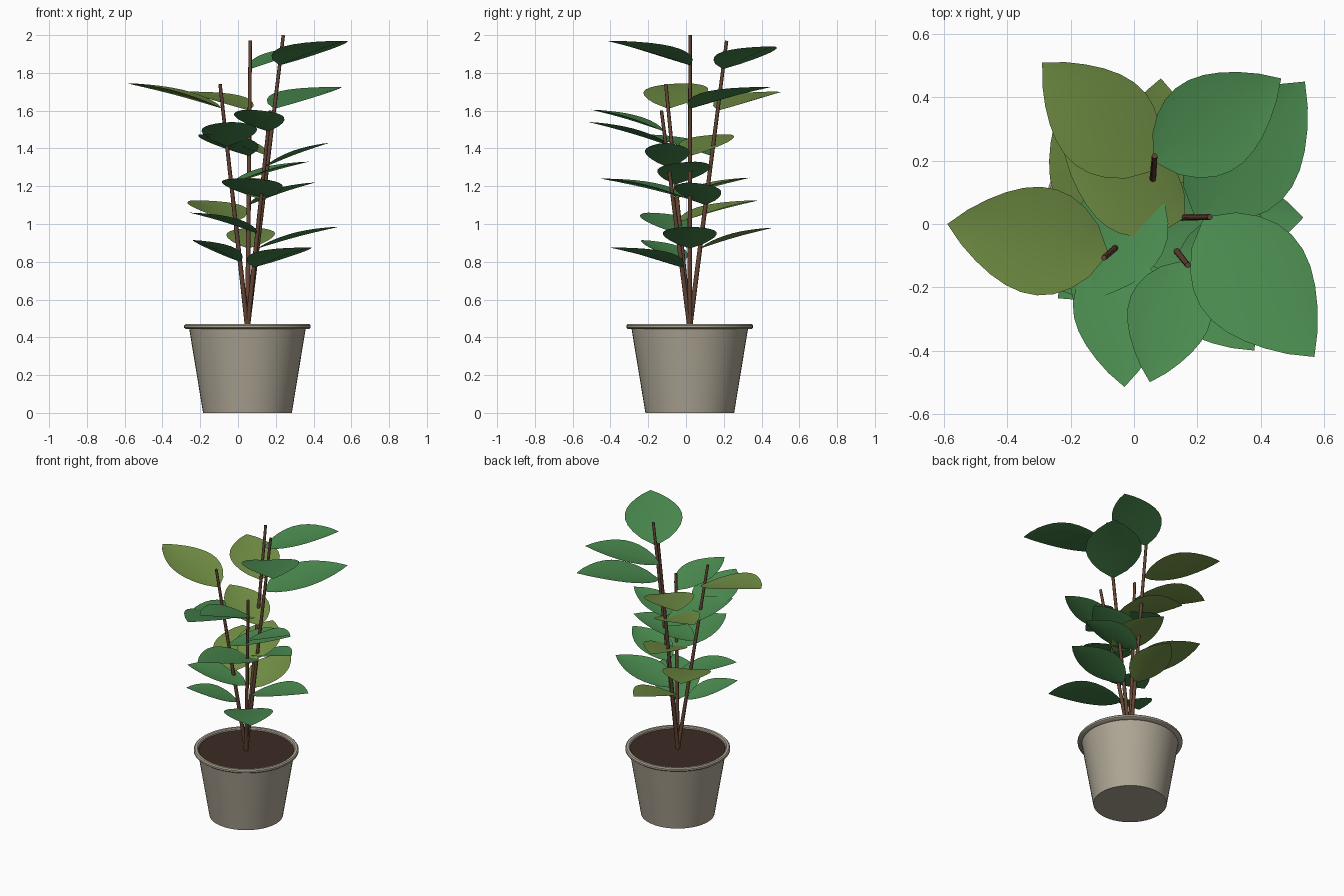
import bpy, math
from mathutils import Vector

if "Cube" in bpy.data.objects:
    bpy.data.objects.remove(bpy.data.objects["Cube"])

CX, CY = 0.05, 0.02          # axis of the pot
ROOT = Vector((CX, CY, 0.45))


def material(name, rgb):
    m = bpy.data.materials.new(name)
    m.diffuse_color = (*rgb, 1)
    m.use_nodes = True
    m.node_tree.nodes["Principled BSDF"].inputs["Base Color"].default_value = m.diffuse_color
    return m


CLAY = material("clay", (0.42, 0.38, 0.30))
SOIL = material("soil", (0.045, 0.024, 0.018))
BARK = material("bark", (0.13, 0.06, 0.035))
GREEN = material("green_leaf", (0.07, 0.26, 0.08))
OLIVE = material("olive_leaf", (0.17, 0.28, 0.06))


def make(name, verts, faces, mat, angle=40):
    me = bpy.data.meshes.new(name)
    me.from_pydata(verts, [], faces)
    me.materials.append(mat)
    ob = bpy.data.objects.new(name, me)
    bpy.context.collection.objects.link(ob)
    bpy.ops.object.select_all(action='DESELECT')
    ob.select_set(True)
    bpy.context.view_layer.objects.active = ob
    bpy.ops.object.shade_smooth_by_angle(angle=math.radians(angle))
    return ob


def lathe(name, profile, mat, sides=48, cap_start=False, cap_end=False):
    verts = [(CX + r * math.cos(2 * math.pi * i / sides),
              CY + r * math.sin(2 * math.pi * i / sides), z)
             for r, z in profile for i in range(sides)]
    faces = [(k * sides + i, k * sides + (i + 1) % sides,
              (k + 1) * sides + (i + 1) % sides, (k + 1) * sides + i)
             for k in range(len(profile) - 1) for i in range(sides)]
    if cap_start:
        faces.append(tuple(reversed(range(sides))))
    if cap_end:
        faces.append(tuple(range(len(verts) - sides, len(verts))))
    return make(name, verts, faces, mat)


def stem(name, tip, r0=0.013, r1=0.009, sides=8):
    axis = (tip - ROOT).normalized()
    u = axis.cross(Vector((0, 1, 0))).normalized()
    v = axis.cross(u)
    verts = [p + r * (math.cos(a) * u + math.sin(a) * v)
             for p, r in ((ROOT, r0), (tip, r1))
             for a in (2 * math.pi * i / sides for i in range(sides))]
    faces = [(i, i + sides, (i + 1) % sides + sides, (i + 1) % sides) for i in range(sides)]
    faces += [tuple(range(sides)), tuple(reversed(range(sides, 2 * sides)))]
    make(name, verts, faces, BARK, 60)


def leaf(name, base, tip, mat, n=10):
    # oval blade, slightly folded upward along the midrib
    d = tip - base
    length = d.length
    side = Vector((-d.y, d.x, 0)).normalized()
    up = d.normalized().cross(side)
    verts, faces = [], []
    for i in range(n + 1):
        t = i / n
        w = 0.32 * length * max(0, math.sin(math.pi * t ** 0.85)) ** 0.85
        mid = base + d * t + up * 0.006 * math.sin(math.pi * t)
        lift = up * w * 0.17
        verts += [mid - side * w + lift, mid, mid + side * w + lift]
    for i in range(n):
        for c in (0, 1):
            a = 3 * i + c
            q = (a, a + 1, a + 4, a + 3)
            if i == 0:
                q = (1, 4, 3) if c == 0 else (1, 5, 4)
            elif i == n - 1:
                q = (a, a + 1, 3 * n + 1)
            faces.append(q)
    ob = make(name, verts, faces, mat, 60)
    ob.data.validate()


# pot with rolled rim, and soil
lathe("pot", [(0.235, 0), (0.308, 0.443), (0.328, 0.445), (0.335, 0.451), (0.335, 0.463),
              (0.328, 0.47), (0.312, 0.47), (0.305, 0.464), (0.302, 0.44)], CLAY, cap_start=True)
lathe("soil", [(0.303, 0.44), (0.303, 0.455)], SOIL, cap_end=True)

# each stem: tip, then leaves from top down as (attachment height, leaf tip)
PLANT = {
    "a": ((0.24, 0.022, 2.0), [
        (1.84, (0.57, -0.42, 1.97)), (1.61, (0.54, 0.45, 1.725)), (1.36, (-0.22, 0.22, 1.475)),
        (1.13, (0.0, -0.45, 1.24)), (0.87, (0.535, 0.02, 0.985))]),
    "b": ((0.065, 0.215, 1.97), [
        (1.82, (0.465, 0.46, 1.94)), (1.60, (-0.29, 0.51, 1.70)), (1.36, (-0.19, -0.25, 1.475)),
        (1.10, (0.41, 0.01, 1.22)), (0.87, (0.085, 0.46, 0.98))]),
    "c": ((-0.095, -0.107, 1.74), [
        (1.61, (-0.59, 0.0, 1.745)), (1.41, (-0.03, -0.515, 1.54)), (1.21, (0.375, 0.05, 1.33)),
        (1.01, (-0.23, 0.385, 1.125)), (0.80, (-0.24, -0.235, 0.915))]),
    "d": ((0.17, -0.13, 1.6), [
        (1.49, (0.05, -0.5, 1.605)), (1.30, (0.485, -0.11, 1.43)), (1.13, (0.035, 0.34, 1.245)),
        (0.95, (-0.255, -0.2, 1.06)), (0.77, (0.38, -0.4, 0.875))]),
}
for key, (top, leaves) in PLANT.items():
    top = Vector(top)
    stem("stem_" + key, top)
    for i, (z, end) in enumerate(leaves):
        base = ROOT.lerp(top, (z - ROOT.z) / (top.z - ROOT.z))
        end = Vector(end)
        az = math.degrees(math.atan2(end.y - base.y, end.x - base.x)) % 360
        leaf(f"leaf_{key}_{i + 1}", base, end, OLIVE if 75 < az < 185 else GREEN)
